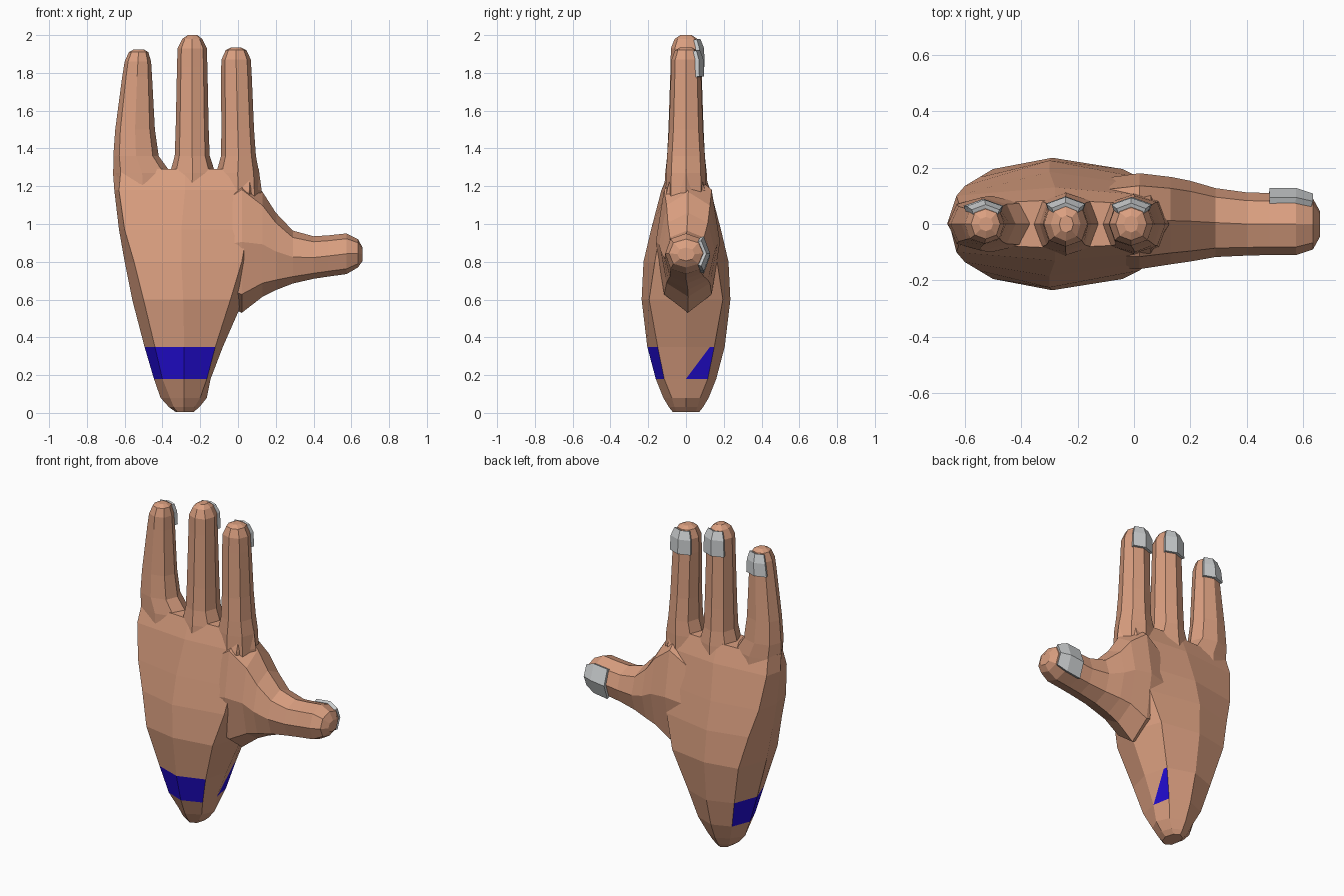
import bpy, bmesh
from mathutils import Vector

if "Cube" in bpy.data.objects:
    bpy.data.objects.remove(bpy.data.objects["Cube"])


def material(name, rgb):
    m = bpy.data.materials.new(name)
    m.diffuse_color = (*rgb, 1)
    m.use_nodes = True
    m.node_tree.nodes["Principled BSDF"].inputs["Base Color"].default_value = m.diffuse_color
    return m


SKIN = material("skin", (0.70, 0.345, 0.215))
BLUE = material("blue_band", (0.017, 0.004, 0.68))
GREY = material("nail_grey", (0.60, 0.62, 0.63))


def finish(name, bm, mats):
    me = bpy.data.meshes.new(name)
    bm.normal_update()
    bm.to_mesh(me)
    bm.free()
    for m in mats:
        me.materials.append(m)
    ob = bpy.data.objects.new(name, me)
    bpy.context.collection.objects.link(ob)
    return ob


def loft(rings):
    """Closed tube through eight-sided rings, capped at both ends."""
    bm = bmesh.new()
    vs = [[bm.verts.new(p) for p in r] for r in rings]
    n = len(rings[0])
    grid = [[bm.faces.new((a[i], a[(i + 1) % n], b[(i + 1) % n], b[i]))
             for i in range(n)] for a, b in zip(vs, vs[1:])]
    bm.faces.new(vs[0][::-1])
    bm.faces.new(vs[-1])
    bmesh.ops.recalc_face_normals(bm, faces=bm.faces)
    return bm, vs, grid


def octagon(lo, hi, depth, k=0.74, cy=0.0):
    """Eight (across, y) points: low side, front, high side, back."""
    c, w = (lo + hi) / 2, (hi - lo) / 2
    pts = [(-1, 0), (-k, -k), (0, -1), (k, -k), (1, 0), (k, k), (0, 1), (-k, k)]
    return [(c + w * a, cy + depth * b) for a, b in pts]


def nail(name, rings, out):
    """Curved plate over the back three corners of each ring."""
    bm = bmesh.new()
    rows = []
    for r in rings:
        mid = sum(r, Vector()) / len(r)
        rows.append([bm.verts.new(r[i] + (r[i] - mid).normalized() * out)
                     for i in (5, 6, 7)])
    for a, b in zip(rows, rows[1:]):
        for i in range(2):
            bm.faces.new((a[i], a[i + 1], b[i + 1], b[i]))
    bmesh.ops.recalc_face_normals(bm, faces=bm.faces)
    if sum(f.normal.y for f in bm.faces) < 0:
        bmesh.ops.reverse_faces(bm, faces=bm.faces)
    ob = finish(name, bm, [GREY])
    mod = ob.modifiers.new("thickness", "SOLIDIFY")
    mod.thickness = 0.022
    mod.offset = -1


# Palm and wrist: z, left, front-left, centre, front-right, right, corner y, depth
palm = [
    (0.005, -.33, -.32, -.285, -.25, -.235, .05, .07),
    (0.03, -.365, -.34, -.285, -.23, -.205, .06, .09),
    (0.08, -.41, -.36, -.285, -.20, -.165, .075, .12),
    (0.18, -.445, -.40, -.285, -.165, -.145, .115, .16),
    (0.35, -.495, -.44, -.285, -.12, -.08, .15, .205),
    (0.60, -.56, -.50, -.29, -.04, .03, .195, .235),
    (0.80, -.60, -.55, -.30, .02, .09, .165, .225),
    (0.97, -.63, -.60, -.30, .05, .12, .135, .185),
    (1.18, -.655, -.63, -.28, .06, .125, .10, .13),
    (1.29, -.663, -.62, -.28, .06, .11, .07, .085),
]
rings = []
for z, l, fl, c, fr, r, cy, d in palm:
    pts = [(l, 0), (fl, -cy), (c, -d), (fr, -cy), (r, 0), (fr, cy), (c, d), (fl, cy)]
    rings.append([Vector((x, y, z)) for x, y in pts])
bm, vs, grid = loft(rings)

# Wrist band: front and left sides, plus a slanted patch at the back right
for i in (0, 1, 2, 7):
    grid[3][i].material_index = 1
low, top_side, top_back = vs[3][4], vs[4][4], vs[4][5]
edge = bm.edges.get((top_side, top_back))
_, p = bmesh.utils.edge_split(edge, top_back, 0.15)
bmesh.utils.face_split(grid[3][4], low, p)
for f in bm.faces:
    if all(v in f.verts for v in (low, p, top_back)):
        f.material_index = 1
finish("palm", bm, [SKIN, BLUE])

# Fingers: z, left, right, half depth
fingers = {
    "outer_finger": [
        (1.12, -.64, -.36, .10), (1.27, -.66, -.355, .10), (1.36, -.66, -.42, .095),
        (1.5, -.65, -.44, .085), (1.78, -.613, -.455, .073), (1.86, -.60, -.46, .07),
        (1.91, -.578, -.475, .053), (1.925, -.55, -.50, .025)],
    "middle_finger": [
        (1.10, -.38, -.12, .12), (1.27, -.36, -.12, .11), (1.36, -.335, -.15, .10),
        (1.5, -.33, -.155, .093), (1.83, -.323, -.162, .082), (1.93, -.32, -.165, .08),
        (1.98, -.295, -.19, .06), (2.0, -.265, -.215, .03)],
    "inner_finger": [
        (1.12, -.12, .12, .11), (1.27, -.115, .112, .105), (1.36, -.09, .095, .10),
        (1.5, -.088, .085, .09), (1.78, -.09, .073, .08), (1.87, -.088, .068, .077),
        (1.92, -.065, .045, .058), (1.935, -.035, .015, .03)],
}
for name, rows in fingers.items():
    rings = [[Vector((x, y, z)) for x, y in octagon(a, b, d)] for z, a, b, d in rows]
    finish(name, loft(rings)[0], [SKIN])
    nail(name + "_nail", rings[4:7], 0.016)

# Thumb with its wide web: x, bottom, top, half depth, y centre
thumb = [
    (-.20, .64, 1.10, .15, 0), (.02, .53, 1.28, .17, .01), (.13, .615, 1.17, .155, .012),
    (.20, .65, 1.06, .143, .01), (.29, .685, .965, .122, .005), (.40, .71, .935, .112, 0),
    (.48, .722, .94, .11, 0), (.575, .735, .95, .11, 0), (.635, .77, .92, .09, 0),
    (.66, .805, .875, .045, 0)]
rings = [[Vector((x, y, z)) for z, y in octagon(a, b, d, 0.74, cy)]
         for x, a, b, d, cy in thumb]
finish("thumb", loft(rings)[0], [SKIN])
nail("thumb_nail", rings[6:9], 0.018)
